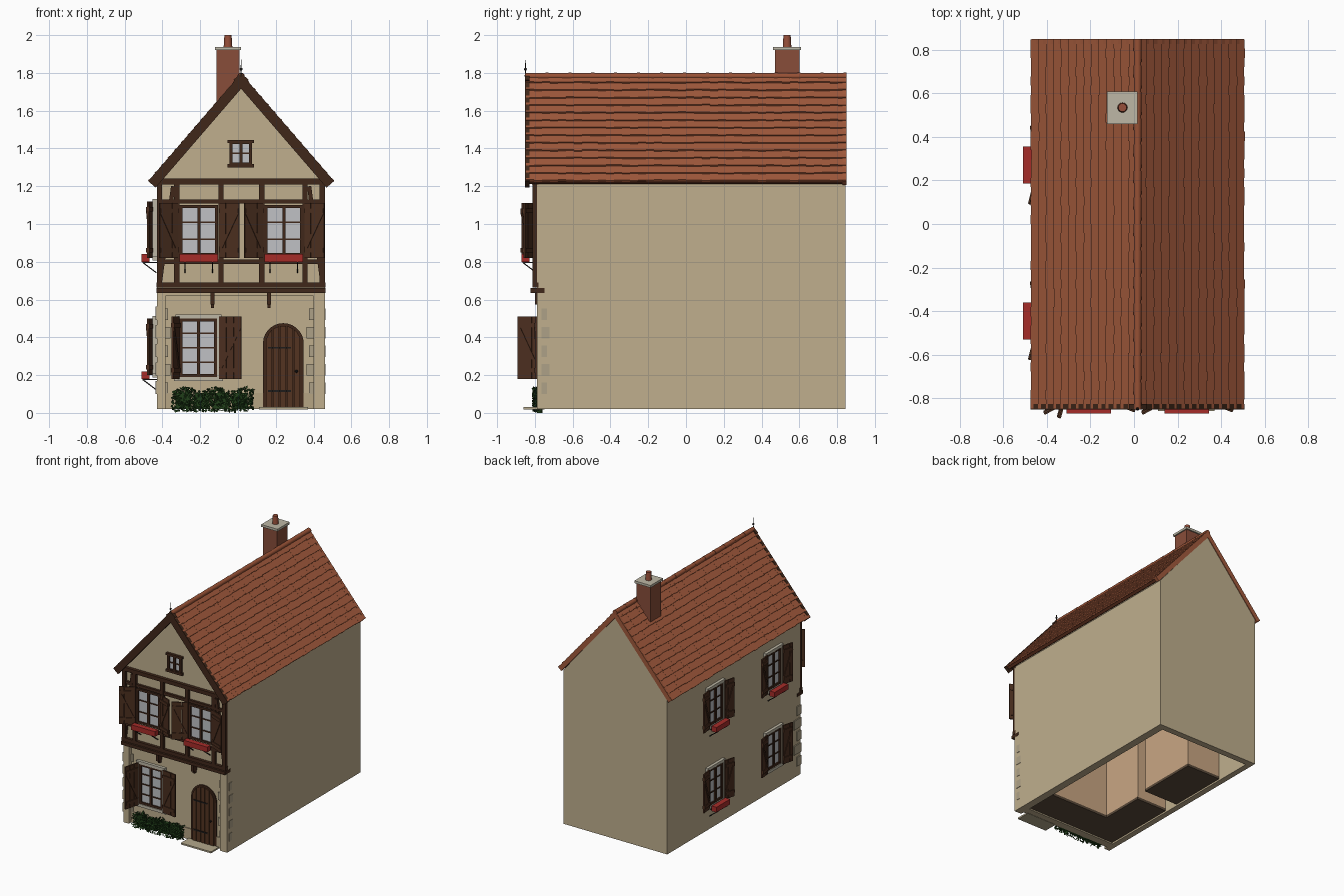
import bpy, bmesh, math, random
from mathutils import Matrix, Vector

if "Cube" in bpy.data.objects:
    bpy.data.objects.remove(bpy.data.objects["Cube"])

random.seed(4)
I = Matrix.Identity(4)
T = lambda x, y, z: Matrix.Translation((x, y, z))
R = lambda a, ax: Matrix.Rotation(a, 4, ax)
MIRX = Matrix.Scale(-1, 4, (1, 0, 0))
parts = {}

def P(name):
    return parts.setdefault(name, bmesh.new())

def box(name, x0, x1, y0, y1, z0, z1, M=I):
    S = Matrix.Diagonal((x1 - x0, y1 - y0, z1 - z0, 1))
    C = T((x0 + x1) / 2, (y0 + y1) / 2, (z0 + z1) / 2)
    bmesh.ops.create_cube(P(name), size=1, matrix=M @ C @ S)

def prism(name, prof, y0, y1, M=I):
    """Extrude an xz profile along y."""
    bm = P(name)
    f = bm.faces.new([bm.verts.new(M @ Vector((x, y0, z))) for x, z in prof])
    r = bmesh.ops.extrude_face_region(bm, geom=[f])
    vs = [v for v in r['geom'] if isinstance(v, bmesh.types.BMVert)]
    bmesh.ops.translate(bm, verts=vs, vec=M.to_3x3() @ Vector((0, y1 - y0, 0)))
    if f.is_valid is False or len([g for g in bm.faces if g.is_valid]) == 0:
        return

def beam(name, x0, z0, x1, z1, w, y0, y1, M=I):
    """Bar between two points of the xz plane."""
    n = math.hypot(x1 - x0, z1 - z0)
    box(name, 0, n, y0, y1, -w / 2, w / 2, M @ T(x0, 0, z0) @ R(-math.atan2(z1 - z0, x1 - x0), 'Y'))

def rod(name, r, length, M, seg=12, r2=None):
    bmesh.ops.create_cone(P(name), cap_ends=True, segments=seg, radius1=r,
                          radius2=r if r2 is None else r2, depth=length, matrix=M)

def shutter(w, h, a, M):
    M = M @ R(-a, 'Z')
    n = 3
    for i in range(n):
        box('shutters', i * w / n + .001, (i + 1) * w / n - .001, -.010, 0, 0, h, M)
    for z in (.14, .86):
        box('shutters', .004, w - .004, -.016, .004, h * z - .012, h * z + .012, M)
    beam('shutters', .008, h * .17, w - .008, h * .83, .016, -.015, -.008, M)

def window(x0, x1, z0, z1, M, rows=3, sw=.1, al=.4, ar=.4, planter=False, stone=False):
    """Window facing local -y with the wall at y = 0."""
    f, xc = .016, (x0 + x1) / 2
    box('window_glass', x0, x1, -.006, .01, z0, z1, M)
    for a, b in ((x0, x0 + f), (x1 - f, x1), (xc - .008, xc + .008)):
        box('window_frames', a, b, -.018, .01, z0, z1, M)
    for a in (z0, z1 - f):
        box('window_frames', x0, x1, -.016, .01, a, a + f, M)
    for i in range(1, rows):
        z = z0 + (z1 - z0) * i / rows
        box('window_frames', x0, x1, -.012, .01, z - .004, z + .004, M)
    if stone:
        for a, b, c, d in ((x0 - .022, x0, z0, z1), (x1, x1 + .022, z0, z1),
                           (x0 - .022, x1 + .022, z1, z1 + .022), (x0 - .03, x1 + .03, z0 - .022, z0)):
            box('window_surrounds', a, b, -.022, .01, c, d, M)
    if sw:
        h = z1 - z0 + .02
        shutter(sw, h, ar, M @ T(x1 + .01, -.02, z0 - .01))
        shutter(sw, h, al, M @ T(x0 - .01, -.02, z0 - .01) @ MIRX)
    if planter:
        box('flower_boxes', x0, x1, -.08, -.038, z0 - .03, z0 + .01, M)
        for x in (x0 + .03, x1 - .03):
            box('planter_brackets', x - .003, x + .003, -.075, 0, z0 - .036, z0 - .03, M)
            N = M @ T(x, 0, 0) @ R(math.pi / 2, 'Z')
            beam('planter_brackets', -.075, z0 - .033, -.002, z0 - .088, .006, -.003, .003, N)

# Walls: hollow ground storey, solid upper storey and gable
CX, EX, RZ, EZ = .0165, .4835, 1.785, 1.225
L, RX, B = -.43, .46, .845
box('walls', L, L + .045, -.79, B, .02, .63)
box('walls', RX - .06, RX, -.79, B, .02, .63)
box('walls', L, RX, B - .05, B, .02, .63)
box('walls', L + .04, RX - .05, -.755, -.70, .02, .63)
box('plinth', L + .04, RX - .05, -.762, -.72, .02, .105)
prism('walls', [(L, .62), (RX, .62), (RX, 1.22), (CX, 1.745), (L, 1.22)], -.79, B)

# Inner rooms visible from below
for x0, x1, y0, y1 in ((-.38, .395, -.70, -.45), (-.38, -.12, -.45, -.1), (-.38, -.09, .02, .5)):
    box('room_walls', x0, x1, y0, y1, .05, .62)
    box('room_floors', x0 - .002, x1 + .002, y0, y1, .03, .05)

# Corner stones
for i in range(5):
    z = .1 + i * .098
    k = .012 * (i % 2)
    box('corner_stones', .375 - k, .402, -.764, -.74, z, z + .06)
    box('corner_stones', L + .038, L + .06 + k, -.764, -.74, z, z + .06)
    box('corner_stones', .455, .463, -.765, -.735 + k, z, z + .06)
    box('corner_stones', L - .008, L + .01, -.79, -.74 + 3 * k, z, z + .07)

# Half-timbering of the upper storey
Y0, Y1 = -.812, -.785
box('timber_frame', L - .002, RX + .002, -.822, -.75, .635, .66)
box('timber_frame', L - .002, RX + .002, -.812, -.78, .663, .69)
box('timber_frame', L - .002, RX + .002, -.815, -.78, 1.21, 1.24)
for x in (L + .014, -.325, -.09, .125, .355, RX - .014):
    box('timber_frame', x - .014, x + .014, Y0, Y1, .68, 1.215)
for z in (.80, 1.12):
    box('timber_frame', L, RX, Y0 + .004, Y1, z - .011, z + .011)
for s in (1, -1):
    beam('timber_frame', CX + s * .43, .69, CX + s * .36, 1.2, .022, Y0 + .002, Y1)
for x in (-.135, .165):
    box('jetty_brackets', x - .011, x + .011, -.80, -.75, .575, .64)
    box('jetty_brackets', x - .008, x + .008, -.78, -.75, .555, .58)

# Windows: front ground, front upper, gable, then left side
window(-.31, -.11, .19, .50, T(0, -.755, 0), rows=4, sw=.12, al=1.3, ar=.12, stone=True)
for x in (-.31, .14):
    window(x, x + .205, .83, 1.1, T(0, -.79, 0), sw=.112, al=.5, ar=.38, planter=True)
window(-.045, .075, 1.31, 1.44, T(0, -.79, 0), rows=2, sw=0)
box('window_frames', -.055, .085, -.81, -.785, 1.30, 1.318)
box('window_frames', -.055, .085, -.81, -.785, 1.428, 1.445)
for y in (-.445, .27):
    for z in (.21, .83):
        M = T(L, y, 0) @ R(-math.pi / 2, 'Z')
        window(-.085, .085, z, z + .28, M, sw=.09, al=.15, ar=.25,
               planter=(z > .5 or y > 0), stone=True)

# Arched door of vertical planks, with frame and step
def arch(r, zs, x=.24):
    return [(x + r, .02)] + [(x + r * math.cos(a), zs + r * math.sin(a))
            for a in (math.pi * i / 14 for i in range(15))] + [(x - r, .02)]
prism('door_frame', arch(.108, .367), -.764, -.74)
for i in range(5):
    a, b = -.092 + i * .0368, -.092 + (i + 1) * .0368 - .004
    top = lambda u: .367 + math.sqrt(max(0, .094 ** 2 - u * u))
    prism('door', [(.24 + a, .025), (.24 + b, .025), (.24 + b, top(b)),
                   (.24 + (a + b) / 2, top((a + b) / 2)), (.24 + a, top(a))], -.772, -.75)
for z in (.11, .34):
    box('door_hinges', .16, .28, -.776, -.76, z, z + .01)
bmesh.ops.create_icosphere(P('door_hinges'), subdivisions=2, radius=.008, matrix=T(.31, -.778, .22))
box('doorstep', .11, .37, -.86, -.75, .018, .03)

# Roof deck and overlapping tile courses on both slopes
slope = math.hypot(EX, RZ - EZ)
t = math.atan2(RZ - EZ, EX)
ROWS, COLS, Y = 14, 40, .848
for side in (I, MIRX):
    M = T(CX, 0, RZ) @ side @ R(t, 'Y')
    box('roof_deck', 0, slope - .012, -.84, Y - .002, -.028, -.004, M)
    p = slope / ROWS
    for r in range(ROWS):
        for c in range(COLS):
            w = 2 * Y / COLS
            y = -Y + c * w
            j = random.uniform(-.003, .003)
            N = M @ T(r * p, 0, 0) @ R(-.15, 'Y')
            box('roof_tiles', -.004, p + j, y, y + w, -.008, .002 + random.uniform(0, .001), N)
    # Bargeboards and rear verge
    box('bargeboards', -.01, slope + .004, -.853, -.828, -.045, .008, M)
    box('bargeboards', 0, slope - .03, -.832, -.80, -.040, -.02, M)
    box('verge_tiles', 0, slope, Y - .02, Y + .002, -.03, .006, M)
    box('eaves_fascia', slope - .014, slope - .002, -.84, Y - .002, -.024, -.002, M)

# Ridge tiles and finial
for i in range(14):
    y = -.85 + (i + .5) * 1.7 / 14
    rod('ridge_tiles', .019, 1.7 / 14, T(CX, y, RZ - .003) @ R(math.pi / 2, 'X'), 14, .017)
rod('finial', .004, .09, T(CX, -.85, 1.825), 8, .001)
bmesh.ops.create_icosphere(P('finial'), subdivisions=2, radius=.008, matrix=T(CX, -.85, 1.82))

# Chimney with cap and pot
box('chimney_stack', -.113, .007, .47, .60, 1.58, 1.92)
box('chimney_cap', -.123, .017, .46, .61, 1.92, 1.938)
rod('chimney_pot', .023, .065, T(-.053, .535, 1.9675), 16, .019)

# Ivy under the front window
bm = P('ivy')
for i in range(900):
    x = random.uniform(-.35, .08)
    z = random.uniform(.008, .125 + .012 * math.sin(x * 40))
    M = T(x, random.uniform(-.81, -.765), z) @ R(random.uniform(-1, 1), 'Z') \
        @ R(random.uniform(-1, .6), 'X') @ R(random.uniform(0, 6), 'Y')
    s = random.uniform(.007, .011)
    bm.faces.new([bm.verts.new(M @ Vector(v)) for v in
                  ((0, 0, -s), (s * .7, -.002, 0), (0, 0, s), (-s * .7, -.002, 0))])
for i in range(4):
    box('ivy', -.33 + i * .1, -.25 + i * .1, -.785, -.757, .02, .105)
box('ivy', -.02, -.01, -.79, -.76, 0, .02)

# Turn every collected part into an object with its colour
PLASTER, WOOD, TILE, STONE, IRON = (190, 173, 140), (66, 44, 32), (160, 90, 62), (188, 182, 164), (35, 33, 32)
colours = {'walls': PLASTER, 'plinth': (180, 163, 131), 'room_walls': (200, 165, 130), 'room_floors': (90, 75, 60),
           'corner_stones': (172, 160, 134), 'window_glass': (190, 192, 195), 'window_surrounds': STONE,
           'flower_boxes': (165, 48, 45), 'planter_brackets': IRON, 'door_hinges': IRON, 'finial': IRON,
           'roof_deck': (95, 52, 36), 'roof_tiles': TILE, 'ridge_tiles': (150, 82, 56), 'verge_tiles': TILE,
           'eaves_fascia': (95, 52, 36), 'chimney_stack': (135, 78, 60), 'chimney_cap': STONE,
           'chimney_pot': (150, 80, 60), 'doorstep': (178, 166, 138), 'ivy': (38, 66, 32),
           'shutters': (76, 50, 36), 'door': (84, 55, 38)}
for name, bm in parts.items():
    bmesh.ops.recalc_face_normals(bm, faces=bm.faces)
    me = bpy.data.meshes.new(name)
    bm.to_mesh(me)
    bm.free()
    ob = bpy.data.objects.new(name, me)
    bpy.context.collection.objects.link(ob)
    mat = bpy.data.materials.new(name)
    mat.diffuse_color = [(c / 255) ** 2.2 for c in colours.get(name, WOOD)] + [1]
    mat.use_nodes = True
    mat.node_tree.nodes["Principled BSDF"].inputs["Base Color"].default_value = mat.diffuse_color
    me.materials.append(mat)
    if name in ('ridge_tiles', 'chimney_pot', 'finial'):
        bpy.context.view_layer.objects.active = ob
        ob.select_set(True)
        bpy.ops.object.shade_smooth_by_angle(angle=math.radians(40))
        ob.select_set(False)
